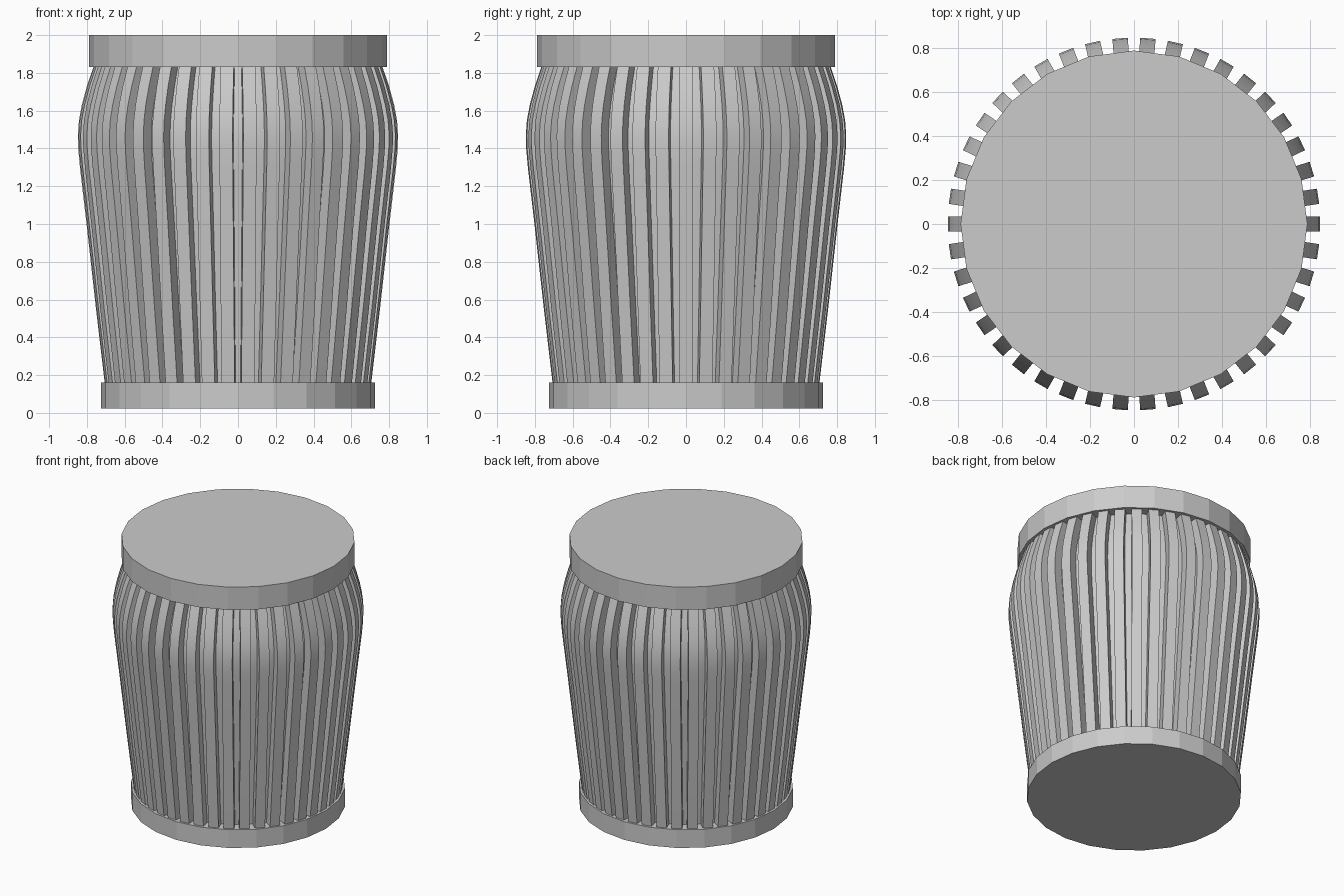
import bpy, bmesh, math
from mathutils import Matrix, Vector

cube = bpy.data.objects.get("Cube")
if cube:
    bpy.data.objects.remove(cube, do_unlink=True)

grey = bpy.data.materials.new("plain_grey")
grey.use_nodes = True
grey.diffuse_color = (0.6, 0.6, 0.6, 1)
grey.node_tree.nodes["Principled BSDF"].inputs["Base Color"].default_value = grey.diffuse_color

RIBS = 42
RIB_WIDTH = 0.07
RIB_DEPTH = 0.065
# Outer outline of the ribs: (radius, height)
PROFILE = [(0.696, 0.08), (0.706, 0.16), (0.752, 0.55), (0.802, 1.0),
           (0.837, 1.3), (0.846, 1.4), (0.848, 1.47), (0.842, 1.55),
           (0.827, 1.63), (0.8, 1.73), (0.766, 1.83), (0.75, 1.88)]


def finish(name, bm, smooth=True):
    bmesh.ops.recalc_face_normals(bm, faces=bm.faces)
    mesh = bpy.data.meshes.new(name)
    bm.to_mesh(mesh)
    bm.free()
    mesh.materials.append(grey)
    obj = bpy.data.objects.new(name, mesh)
    bpy.context.collection.objects.link(obj)
    if smooth:
        bpy.ops.object.select_all(action='DESELECT')
        obj.select_set(True)
        bpy.context.view_layer.objects.active = obj
        bpy.ops.object.shade_smooth_by_angle(angle=math.radians(30))
    return obj


def loft(bm, sections):
    """Skin a stack of closed sections and cap both ends."""
    rings = [[bm.verts.new(p) for p in s] for s in sections]
    n = len(rings[0])
    for a, b in zip(rings, rings[1:]):
        for i in range(n):
            j = (i + 1) % n
            bm.faces.new((a[i], a[j], b[j], b[i]))
    bm.faces.new(rings[0][::-1])
    bm.faces.new(rings[-1])


def circle(radius, z, sides):
    return [Vector((radius * math.cos(math.tau * i / sides),
                    radius * math.sin(math.tau * i / sides), z)) for i in range(sides)]


def band(name, radius, bottom, top):
    bm = bmesh.new()
    loft(bm, [circle(radius, bottom, 24), circle(radius, top, 24)])
    return finish(name, bm, smooth=False)


# Flat-sided rings closing both ends
band("base_band", 0.725, 0.024, 0.16)
band("top_band", 0.79, 1.83, 2.0)

# Bulging body behind the ribs
bm = bmesh.new()
loft(bm, [circle(r - RIB_DEPTH, z, RIBS) for r, z in PROFILE])
finish("inner_body", bm)

# Vertical ribs following the body outline
bm = bmesh.new()
half = RIB_WIDTH / 2
for k in range(RIBS):
    turn = Matrix.Rotation(math.tau * k / RIBS, 3, 'Z')
    loft(bm, [[turn @ Vector(p) for p in ((r - RIB_DEPTH - 0.01, -half, z), (r, -half, z),
                                          (r, half, z), (r - RIB_DEPTH - 0.01, half, z))]
              for r, z in PROFILE])
finish("ribs", bm)
